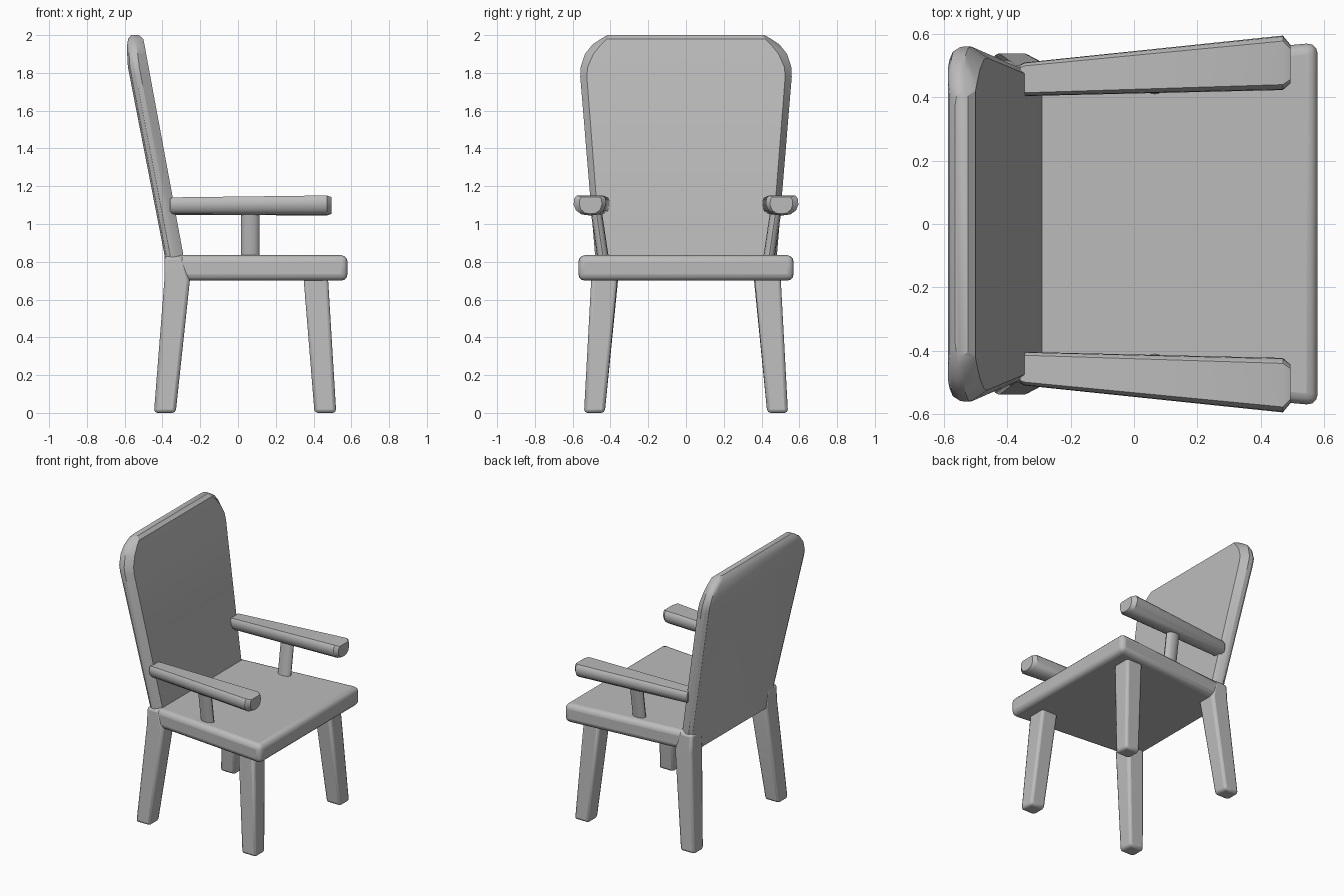
import bpy
import bmesh
import math

cube = bpy.data.objects.get("Cube")
if cube:
    bpy.data.objects.remove(cube, do_unlink=True)

grey = bpy.data.materials.new("plain grey")
grey.use_nodes = True
tone = (0.5, 0.5, 0.5, 1)
grey.diffuse_color = tone
grey.node_tree.nodes["Principled BSDF"].inputs["Base Color"].default_value = tone


def loft(name, rings, bevel=0, segments=2, mirror=False, angle=35):
    """Skin a stack of equal-sized rings and cap both ends."""
    bm = bmesh.new()
    loops = [[bm.verts.new(p) for p in ring] for ring in rings]
    n = len(loops[0])
    for a, b in zip(loops, loops[1:]):
        for i in range(n):
            j = (i + 1) % n
            bm.faces.new((a[i], a[j], b[j], b[i]))
    bm.faces.new(loops[0][::-1])
    bm.faces.new(loops[-1])
    bmesh.ops.recalc_face_normals(bm, faces=bm.faces)
    mesh = bpy.data.meshes.new(name)
    bm.to_mesh(mesh)
    bm.free()
    mesh.materials.append(grey)
    obj = bpy.data.objects.new(name, mesh)
    bpy.context.collection.objects.link(obj)
    if mirror:
        mod = obj.modifiers.new("Mirror", 'MIRROR')
        mod.use_axis = (False, True, False)
    if bevel:
        mod = obj.modifiers.new("Bevel", 'BEVEL')
        mod.width = bevel
        mod.segments = segments
        mod.limit_method = 'ANGLE'
    bpy.ops.object.select_all(action='DESELECT')
    obj.select_set(True)
    bpy.context.view_layer.objects.active = obj
    bpy.ops.object.shade_smooth_by_angle(angle=math.radians(angle))
    return obj


def rect(z, x0, x1, y0, y1):
    return [(x0, y0, z), (x1, y0, z), (x1, y1, z), (x0, y1, z)]


# Seat: slab that widens towards its front edge
def seat_ring(z):
    return [(-0.36, -0.485, z), (0.58, -0.573, z), (0.58, 0.573, z), (-0.36, 0.485, z)]


loft("seat", [seat_ring(0.70), seat_ring(0.835)], bevel=0.035, segments=3)

# Legs: tapered and splayed, the back pair running up into the backrest
loft("front_legs", [rect(0, 0.405, 0.52, 0.43, 0.54),
                    rect(0.74, 0.345, 0.475, 0.36, 0.5)], bevel=0.018, mirror=True)
loft("back_legs", [rect(0, -0.445, -0.33, 0.43, 0.54),
                   rect(0.70, -0.39, -0.255, 0.36, 0.5),
                   rect(0.83, -0.39, -0.29, 0.37, 0.49)], bevel=0.018, mirror=True)


# Backrest: leaning panel with rounded upper corners and softened edges
def back_ring(z, rear, front, w, chamfer):
    t = front - rear
    side = [(rear, w - 0.04), (rear + 0.1 * t, w - 0.014), (rear + 0.3 * t, w),
            (rear + 0.55 * t, w), (front, w - chamfer)]
    return [(x, y, z) for x, y in side] + [(x, -y, z) for x, y in reversed(side)]


loft("backrest", [back_ring(*s) for s in (
    (0.70, -0.385, -0.29, 0.475, 0.02),
    (0.84, -0.39, -0.29, 0.482, 0.03),
    (1.78, -0.573, -0.464, 0.56, 0.035),
    (1.83, -0.583, -0.473, 0.558, 0.037),
    (1.90, -0.587, -0.486, 0.535, 0.045),
    (1.95, -0.587, -0.495, 0.495, 0.045),
    (1.98, -0.582, -0.501, 0.45, 0.03),
    (2.00, -0.565, -0.525, 0.415, 0.01))], angle=32)

# Armrests: flat on top, rounded below, widening forwards
ARM = [(-0.8, 1), (0.8, 1), (0.97, 0.7), (1, 0.1), (0.85, -0.5), (0.5, -0.9),
       (0, -1), (-0.5, -0.9), (-0.85, -0.5), (-1, 0.1), (-0.97, 0.7)]


def arm_ring(x, yc, half, zc, h):
    return [(x, yc + half * u, zc + h * v) for u, v in ARM]


loft("armrests", [arm_ring(-0.36, 0.457, 0.046, 1.095, 0.04),
                  arm_ring(-0.345, 0.457, 0.053, 1.095, 0.046),
                  arm_ring(0.47, 0.509, 0.086, 1.098, 0.053),
                  arm_ring(0.495, 0.505, 0.06, 1.098, 0.044)], mirror=True)


# Arm posts: oval, leaning outwards
def post_ring(z, yc):
    steps = [math.tau * i / 12 for i in range(12)]
    return [(0.065 + 0.05 * math.cos(a), yc + 0.03 * math.sin(a), z) for a in steps]


loft("arm_posts", [post_ring(0.81, 0.437), post_ring(1.08, 0.477)], mirror=True, angle=40)
